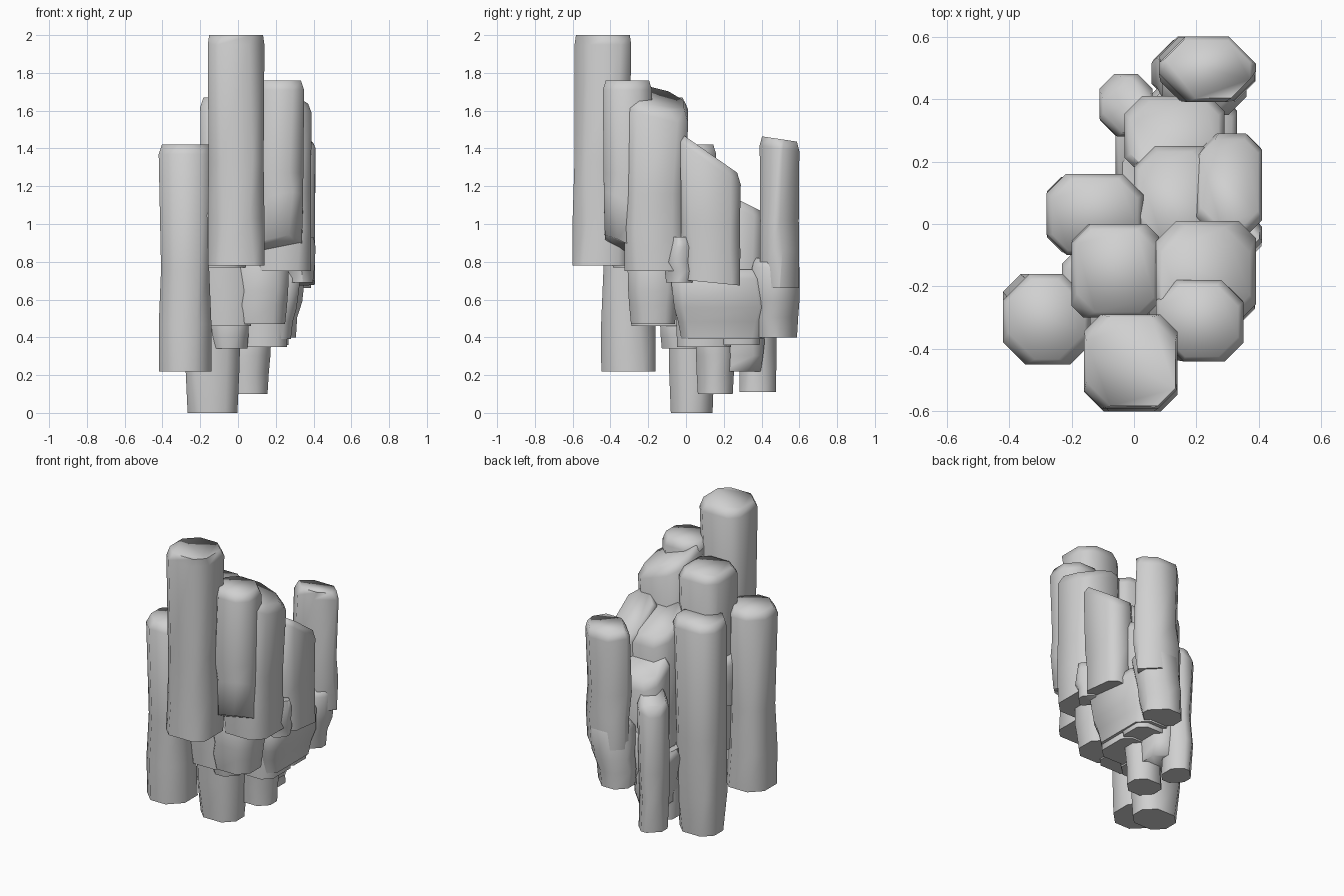
import bpy, bmesh, random
from mathutils import Vector

random.seed(4)

if "Cube" in bpy.data.objects:
    bpy.data.objects.remove(bpy.data.objects["Cube"], do_unlink=True)

# One plain stone colour
stone = bpy.data.materials.new("grey_stone")
stone.use_nodes = True
colour = (0.63, 0.63, 0.63, 1)
stone.diffuse_color = colour
stone.node_tree.nodes["Principled BSDF"].inputs["Base Color"].default_value = colour


def ring(bm, centre, half_x, half_y, cut, tilt):
    """Eight-sided outline of a rectangle with clipped, slightly worn corners."""
    corners = []
    for sx, sy in ((1, 1), (-1, 1), (-1, -1), (1, -1)):
        clip = cut * random.uniform(0.7, 1.2)
        ends = [(sx * half_x, sy * (half_y - clip)), (sx * (half_x - clip), sy * half_y)]
        if sx * sy < 0:
            ends.reverse()
        corners += ends
    return [bm.verts.new(centre + Vector((x, y, tilt[0] * x + tilt[1] * y)))
            for x, y in corners]


def pillar(name, xs, ys, zs, tilt=(0, 0), waist=0.97, foot=0.92, crown=0.88,
           lean=(0, 0), cut=0.06, foot_tilt=(0, 0)):
    """Worn stone column; lean shifts the foot, tilt slopes the crown."""
    low, high = zs
    height = high - low
    half_x, half_y = (xs[1] - xs[0]) / 2, (ys[1] - ys[0]) / 2
    levels = [(low, foot, 1, foot_tilt),
              (low + min(0.25, height / 4), (1 + foot) / 2, 1, foot_tilt),
              (low + height * 0.45, waist, 0.5, (0, 0)),
              (high - min(0.05, height / 4), 1, 0, tilt),
              (high, crown, 0, tilt)]
    bm = bmesh.new()
    rings = []
    for z, scale, shift, slope in levels:
        centre = Vector((sum(xs) / 2 + lean[0] * shift, sum(ys) / 2 + lean[1] * shift, z))
        rings.append(ring(bm, centre, half_x * scale, half_y * scale, cut, slope))
    for lower, upper in zip(rings, rings[1:]):
        for i in range(len(lower)):
            j = (i + 1) % len(lower)
            bm.faces.new((lower[i], lower[j], upper[j], upper[i]))
    bm.faces.new(list(reversed(rings[0])))
    bm.faces.new(rings[-1])
    bmesh.ops.recalc_face_normals(bm, faces=bm.faces[:])
    mesh = bpy.data.meshes.new(name)
    bm.to_mesh(mesh)
    bm.free()
    mesh.materials.append(stone)
    obj = bpy.data.objects.new(name, mesh)
    bpy.context.collection.objects.link(obj)
    bpy.ops.object.select_all(action="DESELECT")
    obj.select_set(True)
    bpy.context.view_layer.objects.active = obj
    bpy.ops.object.shade_smooth_by_angle(angle=1.3)
    return obj


# Tall columns along the front
pillar("front_tall_column", (-0.16, 0.14), (-0.59, -0.29), (0.78, 2.0),
       foot=1, crown=0.95, lean=(0, -0.01), cut=0.07)
pillar("front_right_end_column", (-0.42, -0.14), (-0.45, -0.16), (0.22, 1.42),
       waist=0.91, foot=0.99, cut=0.075)
pillar("front_left_column", (0.07, 0.35), (-0.44, -0.18), (0.87, 1.76),
       cut=0.075, foot_tilt=(0.2, -0.5))

# Columns stepping down through the middle
pillar("left_middle_column", (0.07, 0.39), (-0.33, 0.01), (0.75, 1.67), tilt=(-0.35, -0.25),
       foot=0.97, cut=0.07)
pillar("left_rear_column", (0.2, 0.41), (-0.03, 0.29), (0.69, 1.37), tilt=(0, -0.7),
       foot=0.97, foot_tilt=(0, -0.1))
pillar("centre_column", (-0.2, 0.08), (-0.3, 0), (0.46, 1.67), cut=0.05)
pillar("core_column", (0, 0.27), (-0.06, 0.25), (0.35, 1.36), tilt=(0, -0.5))
pillar("right_long_column", (-0.28, 0.03), (-0.1, 0.16), (0, 1.42), lean=(-0.01, 0),
       waist=0.94, foot=0.85)

# Columns at the rear
pillar("rear_tall_column", (0.08, 0.39), (0.39, 0.6), (0.66, 1.45), tilt=(0, -0.15),
       foot=0.98, cut=0.085)
pillar("rear_tall_column_root", (0.09, 0.36), (0.35, 0.6), (0.4, 0.82),
       lean=(-0.04, 0), foot=0.9, waist=1, cut=0.08)
pillar("rear_step", (-0.03, 0.29), (0.14, 0.41), (0.36, 1.13), tilt=(0, -0.5), foot=0.85)
pillar("rear_right_column", (-0.11, 0.06), (0.28, 0.48), (0.11, 0.98),
       foot=0.97, tilt=(0.3, -0.3))

# Broken underside joining the columns
pillar("underside_front_block", (-0.03, 0.27), (-0.31, -0.04), (0.47, 0.86), foot=0.86)
pillar("underside_left_block", (0.04, 0.33), (-0.08, 0.43), (0.39, 0.76),
       foot=0.86, lean=(-0.03, 0.02))
pillar("underside_left_ledge", (0.26, 0.41), (-0.12, 0.05), (0.69, 0.93), foot=0.82)
pillar("underside_right_ledge", (-0.15, 0.06), (-0.14, 0.1), (0.34, 0.6), foot=0.9)
pillar("underside_low_block", (-0.05, 0.18), (0.05, 0.26), (0.1, 0.55),
       lean=(-0.01, 0), foot=0.88)
pillar("underside_rear_bridge", (-0.06, 0.14), (0.1, 0.42), (0.22, 0.55), foot=0.85)
pillar("front_inner_block", (-0.23, 0.05), (-0.4, -0.08), (0.77, 1.1))
